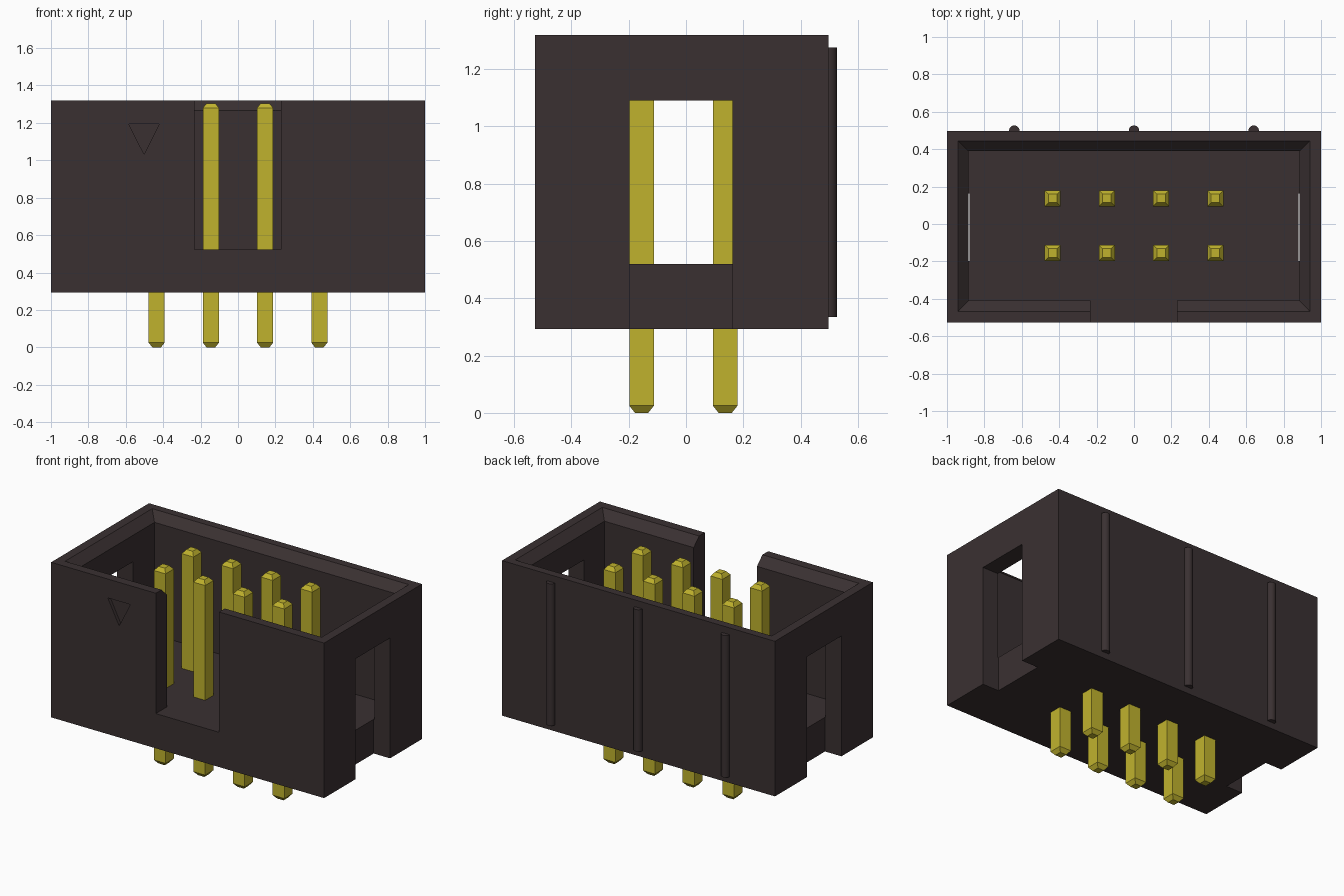
import bpy, bmesh

cube = bpy.data.objects.get("Cube")
if cube:
    bpy.data.objects.remove(cube, do_unlink=True)


def material(name, rgb, roughness):
    m = bpy.data.materials.new(name)
    m.use_nodes = True
    m.diffuse_color = (*rgb, 1)
    bsdf = m.node_tree.nodes["Principled BSDF"]
    bsdf.inputs["Base Color"].default_value = (*rgb, 1)
    bsdf.inputs["Roughness"].default_value = roughness
    return m


PLASTIC = material("dark plastic", (0.042, 0.030, 0.031), 0.6)
GOLD = material("gold plating", (0.53, 0.45, 0.027), 0.4)


def rect(x0, x1, y0, y1, z):
    return [(x0, y0, z), (x1, y0, z), (x1, y1, z), (x0, y1, z)]


def loft(name, loops, mat):
    """Closed solid through successive loops of equal length."""
    bm = bmesh.new()
    rings = [[bm.verts.new(p) for p in loop] for loop in loops]
    for a, b in zip(rings, rings[1:]):
        for i in range(len(a)):
            j = (i + 1) % len(a)
            bm.faces.new((a[i], a[j], b[j], b[i]))
    bm.faces.new(rings[0][::-1])
    bm.faces.new(rings[-1])
    bmesh.ops.recalc_face_normals(bm, faces=bm.faces[:])
    mesh = bpy.data.meshes.new(name)
    bm.to_mesh(mesh)
    bm.free()
    mesh.materials.append(mat)
    ob = bpy.data.objects.new(name, mesh)
    bpy.context.collection.objects.link(ob)
    return ob


def box(name, x0, x1, y0, y1, z0, z1):
    return loft(name, [rect(x0, x1, y0, y1, z) for z in (z0, z1)], PLASTIC)


def cut(target, cutter):
    cutter.hide_render = True
    mod = target.modifiers.new("cut", "BOOLEAN")
    mod.operation = "DIFFERENCE"
    mod.solver = "EXACT"
    mod.object = cutter
    bpy.context.view_layer.objects.active = target
    bpy.ops.object.modifier_apply(modifier=mod.name)
    bpy.data.objects.remove(cutter, do_unlink=True)


# Open-topped shroud with a chamfered rim
BOTTOM, TOP, FLOOR = 0.293, 1.32, 0.52
shroud = loft("shroud", [
    rect(-1, 1, -0.527, 0.497, BOTTOM),
    rect(-1, 1, -0.527, 0.497, TOP),
    rect(-0.94, 0.94, -0.467, 0.445, TOP),
    rect(-0.885, 0.885, -0.41, 0.39, TOP - 0.055),
    rect(-0.885, 0.885, -0.41, 0.39, FLOOR),
], PLASTIC)

# Keying notch in the front wall
cut(shroud, box("notch_cutter", -0.233, 0.231, -0.6, -0.4, FLOOR + 0.003, 1.5))

# Slots in both end walls, open at the bottom
for s in (-1, 1):
    x0, x1 = sorted((s * 0.88, s * 1.1))
    cut(shroud, box("slot_cutter", x0, x1, -0.198, 0.163, 0.1, 1.09))

# Sunken triangle marking the first pin
triangle = [(-0.585, 1.195), (-0.42, 1.195), (-0.502, 1.032)]
cut(shroud, loft("triangle_cutter",
                 [[(x, y, z) for x, z in triangle] for y in (-0.6, -0.505)], PLASTIC))

# Round ribs on the back wall
for i, x in enumerate((-0.64, 0, 0.64)):
    bpy.ops.mesh.primitive_cylinder_add(vertices=24, radius=0.028, depth=0.94,
                                        location=(x, 0.499, 0.805))
    rib = bpy.context.object
    rib.name = f"back_rib_{i + 1}"
    rib.data.materials.append(PLASTIC)
    bpy.ops.object.shade_smooth_by_angle()

# Square pins with tapered ends, two rows of four
PROFILE = [(0.023, 0), (0.043, 0.025), (0.043, 1.28), (0.023, 1.305)]
for row, y in (("front", -0.155), ("back", 0.137)):
    for i in range(4):
        x = (i - 1.5) * 0.29
        loft(f"{row}_pin_{i + 1}",
             [rect(x - r, x + r, y - r, y + r, z) for r, z in PROFILE], GOLD)
